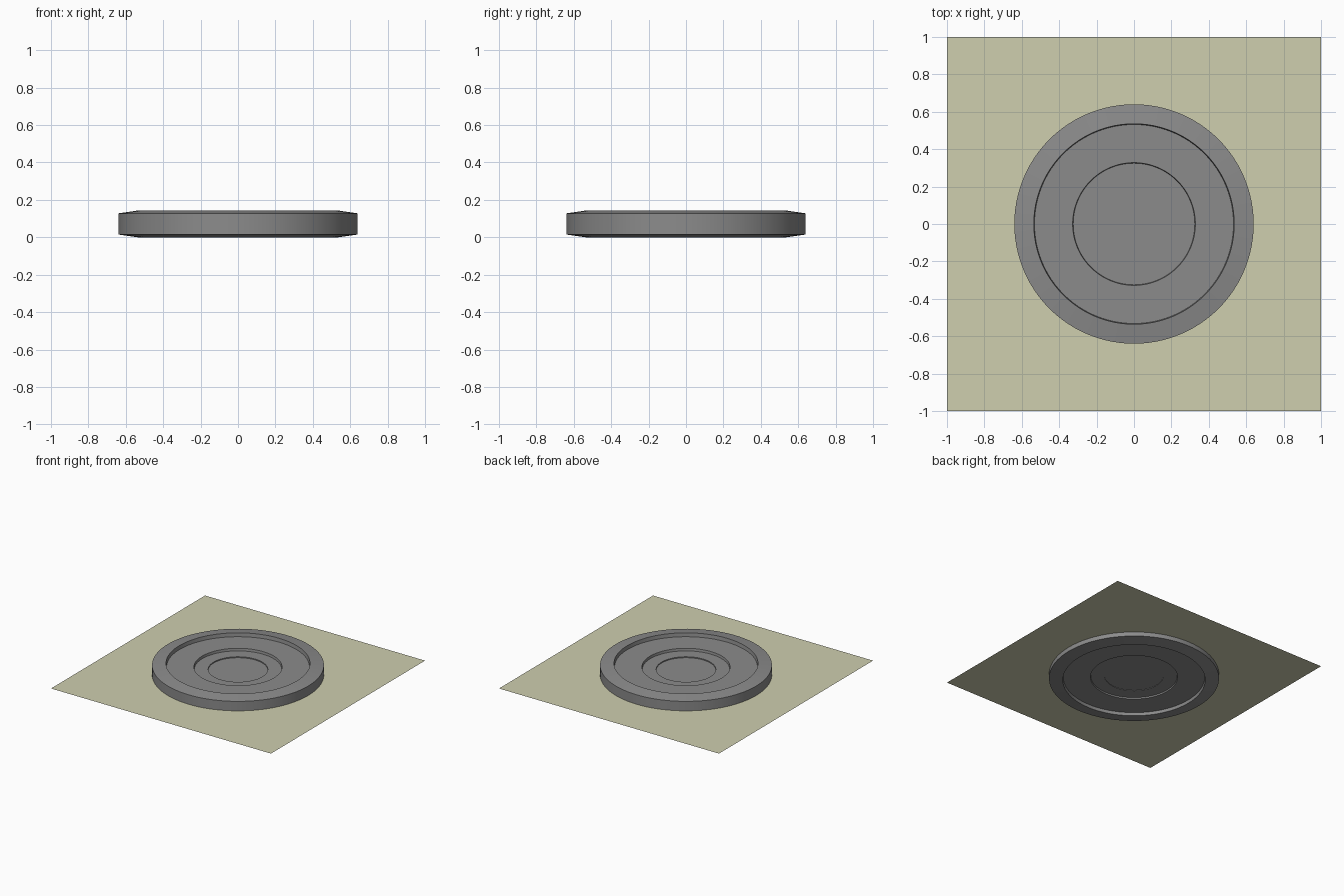
import bpy, bmesh, math

if "Cube" in bpy.data.objects:
    bpy.data.objects.remove(bpy.data.objects["Cube"])


def material(name, rgb):
    m = bpy.data.materials.new(name)
    m.diffuse_color = (*rgb, 1.0)
    m.use_nodes = True
    m.node_tree.nodes["Principled BSDF"].inputs["Base Color"].default_value = m.diffuse_color
    return m


grey = material("plate grey", (0.26, 0.26, 0.26))
olive = material("pale olive", (0.62, 0.62, 0.43))


def finish(bm, name, mat):
    bmesh.ops.recalc_face_normals(bm, faces=bm.faces)
    mesh = bpy.data.meshes.new(name)
    bm.to_mesh(mesh)
    bm.free()
    mesh.materials.append(mat)
    obj = bpy.data.objects.new(name, mesh)
    bpy.context.collection.objects.link(obj)
    return obj


def lathe(name, profile, mat, segments=96):
    """Spin an (r, z) profile around the z axis."""
    bm = bmesh.new()
    verts = [bm.verts.new((r, 0, z)) for r, z in profile]
    edges = [bm.edges.new(pair) for pair in zip(verts, verts[1:])]
    bmesh.ops.spin(bm, geom=verts + edges, cent=(0, 0, 0), axis=(0, 0, 1),
                   angle=math.tau, steps=segments, use_duplicate=False)
    bmesh.ops.remove_doubles(bm, verts=bm.verts, dist=1e-5)
    obj = finish(bm, name, mat)
    bpy.context.view_layer.objects.active = obj
    obj.select_set(True)
    bpy.ops.object.shade_smooth_by_angle(angle=math.radians(25))
    obj.select_set(False)
    return obj


# Round plate: sloped rim with stepped recesses on both faces
top = [(0, 0.085), (0.222, 0.085), (0.222, 0.093), (0.325, 0.093),
       (0.328, 0.113), (0.532, 0.113), (0.536, 0.143), (0.64, 0.128)]
bottom = [(0.64, 0.015), (0.536, 0.0), (0.532, 0.025), (0.328, 0.025),
          (0.325, 0.036), (0.222, 0.036), (0.222, 0.04), (0, 0.04)]
lathe("round_plate", top + bottom, grey)

# Flat square sheet that the plate sits through
bm = bmesh.new()
bmesh.ops.create_grid(bm, x_segments=1, y_segments=1, size=1.0)
bmesh.ops.translate(bm, verts=bm.verts, vec=(0, 0, 0.05))
finish(bm, "square_sheet", olive)
